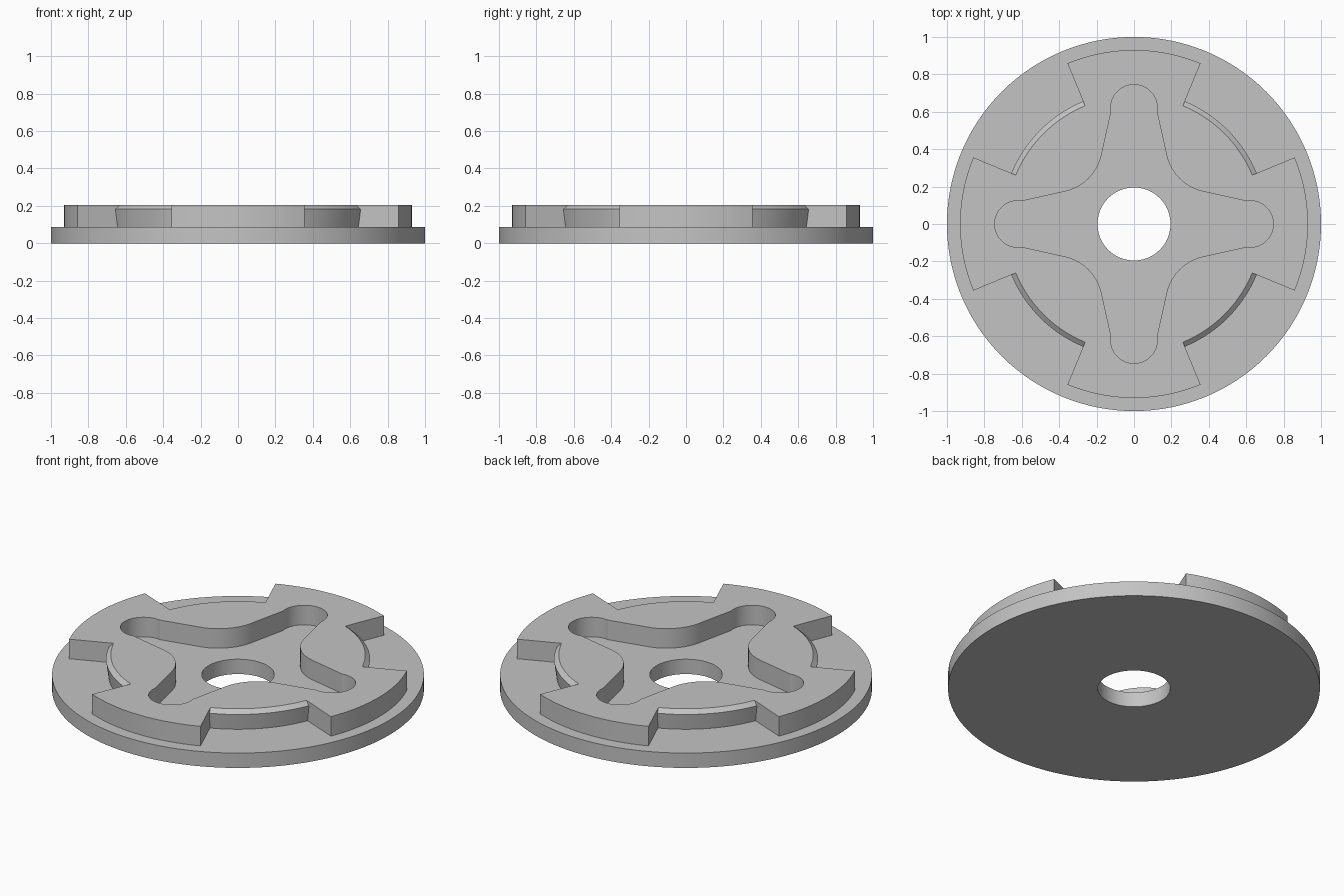
import bpy, bmesh
from math import sin, cos, radians, pi
from mathutils import Matrix, Vector

cube = bpy.data.objects.get("Cube")
if cube:
    bpy.data.objects.remove(cube, do_unlink=True)

DECK, LIP, TOP = 0.088, 0.182, 0.204      # plate top, chamfer start, crown top
ARM_R = 0.93
HALF_ARM = 22.5                           # half angle of each arm, degrees
WAIST = ((DECK, 0.697), (LIP, 0.71), (TOP, 0.684))


def polar(r, deg, cx=0, cy=0):
    return Vector((cx + r * cos(radians(deg)), cy + r * sin(radians(deg))))


def arc(r, a, b, n, cx=0, cy=0):
    return [polar(r, a + (b - a) * i / n, cx, cy) for i in range(n + 1)]


def four_times(points):
    """Repeat a quarter outline around the axis."""
    return [Matrix.Rotation(k * pi / 2, 2) @ p for k in range(4) for p in points]


def circle(r):
    return four_times(arc(r, 0, 90, 32)[:-1])


def crown_outline(waist_r):
    return four_times(arc(ARM_R, -HALF_ARM, HALF_ARM, 18)
                      + arc(waist_r, HALF_ARM, 90 - HALF_ARM, 18))


def pocket_outline():
    # Rounded lobe tip with tapered sides, then a concave fillet on the diagonal
    tip = arc(0.125, -100, 100, 28, 0.62, 0)
    fillet = arc(0.26, 260, 190, 16, 0.427, 0.427)
    return four_times(tip + fillet)


bm = bmesh.new()


def loop(points, z):
    verts = [bm.verts.new((p.x, p.y, z)) for p in points]
    edges = [bm.edges.new((v, verts[i - 1])) for i, v in enumerate(verts)]
    return verts, edges


def wall(low, high):
    a, b = low[0], high[0]
    for i in range(len(a)):
        bm.faces.new((a[i - 1], a[i], b[i], b[i - 1]))


def flat(outer, inner, up):
    bmesh.ops.triangle_fill(bm, edges=outer[1] + inner[1], use_beauty=True,
                            normal=(0, 0, up))


# Outlines at each level
rim_low, rim_high = loop(circle(1), 0), loop(circle(1), DECK)
bore_low, bore_high = loop(circle(0.195), 0), loop(circle(0.195), DECK)
crown = [loop(crown_outline(r), z) for z, r in WAIST]
pocket_low, pocket_high = (loop(pocket_outline(), z) for z in (DECK, TOP))

# Upright and sloping walls
for low, high in ((rim_low, rim_high), (bore_low, bore_high), (crown[0], crown[1]),
                  (crown[1], crown[2]), (pocket_low, pocket_high)):
    wall(low, high)

# Underside, rim deck, crown top and pocket floor
flat(rim_low, bore_low, -1)
flat(rim_high, crown[0], 1)
flat(crown[2], pocket_high, 1)
flat(pocket_low, bore_high, 1)
bmesh.ops.recalc_face_normals(bm, faces=bm.faces[:])

mesh = bpy.data.meshes.new("locking_plate")
bm.to_mesh(mesh)
bm.free()
plate = bpy.data.objects.new("locking_plate", mesh)
bpy.context.collection.objects.link(plate)

# Plain grey
grey = bpy.data.materials.new("plain_grey")
grey.use_nodes = True
colour = (0.55, 0.55, 0.55, 1)
grey.diffuse_color = colour
grey.node_tree.nodes["Principled BSDF"].inputs["Base Color"].default_value = colour
mesh.materials.append(grey)

bpy.ops.object.select_all(action="DESELECT")
plate.select_set(True)
bpy.context.view_layer.objects.active = plate
bpy.ops.object.shade_smooth_by_angle(angle=radians(15))
